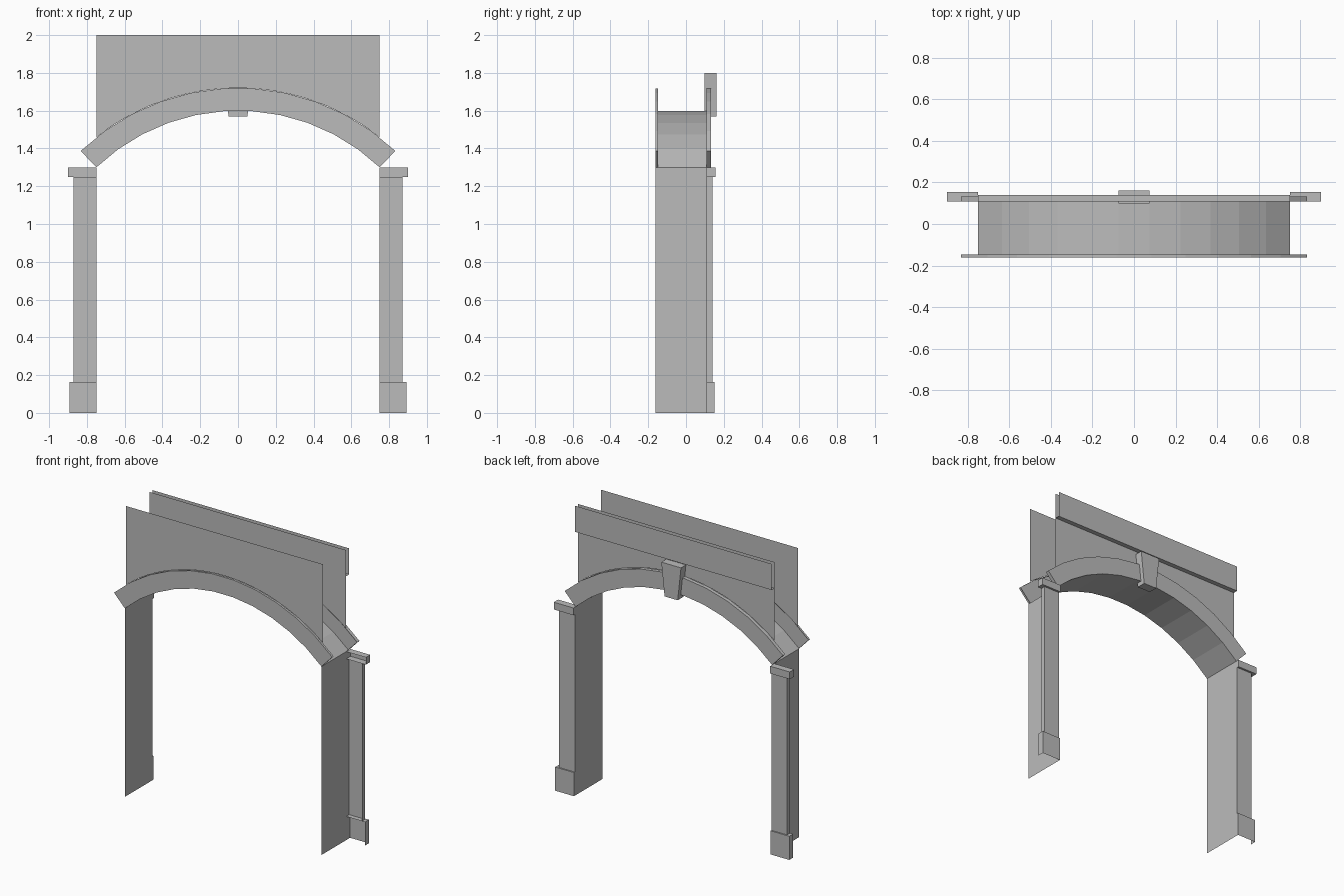
import bpy
import math

cube = bpy.data.objects.get("Cube")
if cube:
    bpy.data.objects.remove(cube, do_unlink=True)

stone = bpy.data.materials.new("grey stone")
stone.use_nodes = True
colour = (0.5, 0.5, 0.5, 1)
stone.diffuse_color = colour
stone.node_tree.nodes["Principled BSDF"].inputs["Base Color"].default_value = colour

# Main dimensions
HALF, SPRING, CROWN, TOP = 0.75, 1.3, 1.6, 2.0
FRONT, BACK = -0.147, 0.108
RISE = CROWN - SPRING
RADIUS = (HALF ** 2 + RISE ** 2) / (2 * RISE)
CENTRE = CROWN - RADIUS
OUTER = RADIUS + 0.12
ANGLE = math.asin(HALF / RADIUS)
SEGMENTS = 11


def build(name, verts, faces):
    mesh = bpy.data.meshes.new(name)
    mesh.from_pydata(verts, [], faces)
    mesh.materials.append(stone)
    obj = bpy.data.objects.new(name, mesh)
    bpy.context.collection.objects.link(obj)
    return obj


def arc(radius, angle, steps):
    turns = [angle * (2 * i / steps - 1) for i in range(steps + 1)]
    return [(radius * math.sin(t), CENTRE + radius * math.cos(t)) for t in turns]


def loft(name, rows):
    """Skin a list of equally long point rows with quads."""
    n = len(rows[0])
    faces = [(r * n + i, r * n + i + 1, (r + 1) * n + i + 1, (r + 1) * n + i)
             for r in range(len(rows) - 1) for i in range(n - 1)]
    return build(name, [p for row in rows for p in row], faces)


def shell(name, x0, x1, y0, y1, z0, z1, top=False, bottom=False, back=False, taper=0):
    """Box projecting towards +y, with optional closing faces."""
    verts = [(x0 + taper, y0, z0), (x1 - taper, y0, z0),
             (x1 - taper, y1, z0), (x0 + taper, y1, z0),
             (x0, y0, z1), (x1, y0, z1), (x1, y1, z1), (x0, y1, z1)]
    faces = [(1, 2, 6, 5), (2, 3, 7, 6), (3, 0, 4, 7)]
    if top:
        faces.append((4, 5, 6, 7))
    if bottom:
        faces.append((3, 2, 1, 0))
    if back:
        faces.append((0, 1, 5, 4))
    return build(name, verts, faces)


# Arch soffit
inner = arc(RADIUS, ANGLE, SEGMENTS)
outer = arc(OUTER, ANGLE, SEGMENTS)
loft("arch_soffit", [[(x, y, z) for x, z in inner] for y in (FRONT, BACK)])

# Raised arch bands and the walls above them
for side, wall_y, band_y in (("front", FRONT, -0.162), ("back", BACK, 0.133)):
    band = loft(side + "_arch_band", [
        [(x, wall_y, z) for x, z in inner],
        [(x, band_y, z) for x, z in inner],
        [(x, band_y, z) for x, z in outer],
        [(x, wall_y, z) for x, z in outer]])
    n = SEGMENTS + 1
    ends = [[r * n + i for r in range(4)] for i in (0, SEGMENTS)]
    verts = [v.co[:] for v in band.data.vertices]
    faces = [tuple(p.vertices) for p in band.data.polygons] + ends
    band.data.clear_geometry()
    band.data.from_pydata(verts, [], faces)

    edge = arc(OUTER, math.asin(HALF / OUTER), 24)
    loft(side + "_wall", [[(x, wall_y, z) for x, z in edge],
                          [(x, wall_y, TOP) for x, z in edge]])

# Frieze along the top of the back wall, open at its ends
loft("frieze", [[(x, y, z) for x in (-HALF, HALF)]
                for y, z in ((BACK, 1.82), (0.14, 1.82), (0.14, TOP))])

# Keystone
shell("keystone", -0.075, 0.075, 0.098, 0.162, 1.57, 1.8,
      top=True, bottom=True, back=True, taper=0.025)

# Jambs and pilasters
for side, s in (("left", 1), ("right", -1)):
    loft(side + "_jamb", [[(s * HALF, y, z) for y in (-0.162, BACK)]
                          for z in (0, SPRING)])

    def pier(part, width, y1, z0, z1, **caps):
        x0, x1 = sorted((s * HALF, s * (HALF + width)))
        shell(side + part, x0, x1, BACK, y1, z0, z1, **caps)

    pier("_pilaster", 0.12, 0.141, 0.16, 1.25)
    pier("_pilaster_base", 0.143, 0.15, 0, 0.163, top=True)
    pier("_pilaster_cap", 0.15, 0.155, 1.25, SPRING, top=True, bottom=True)
